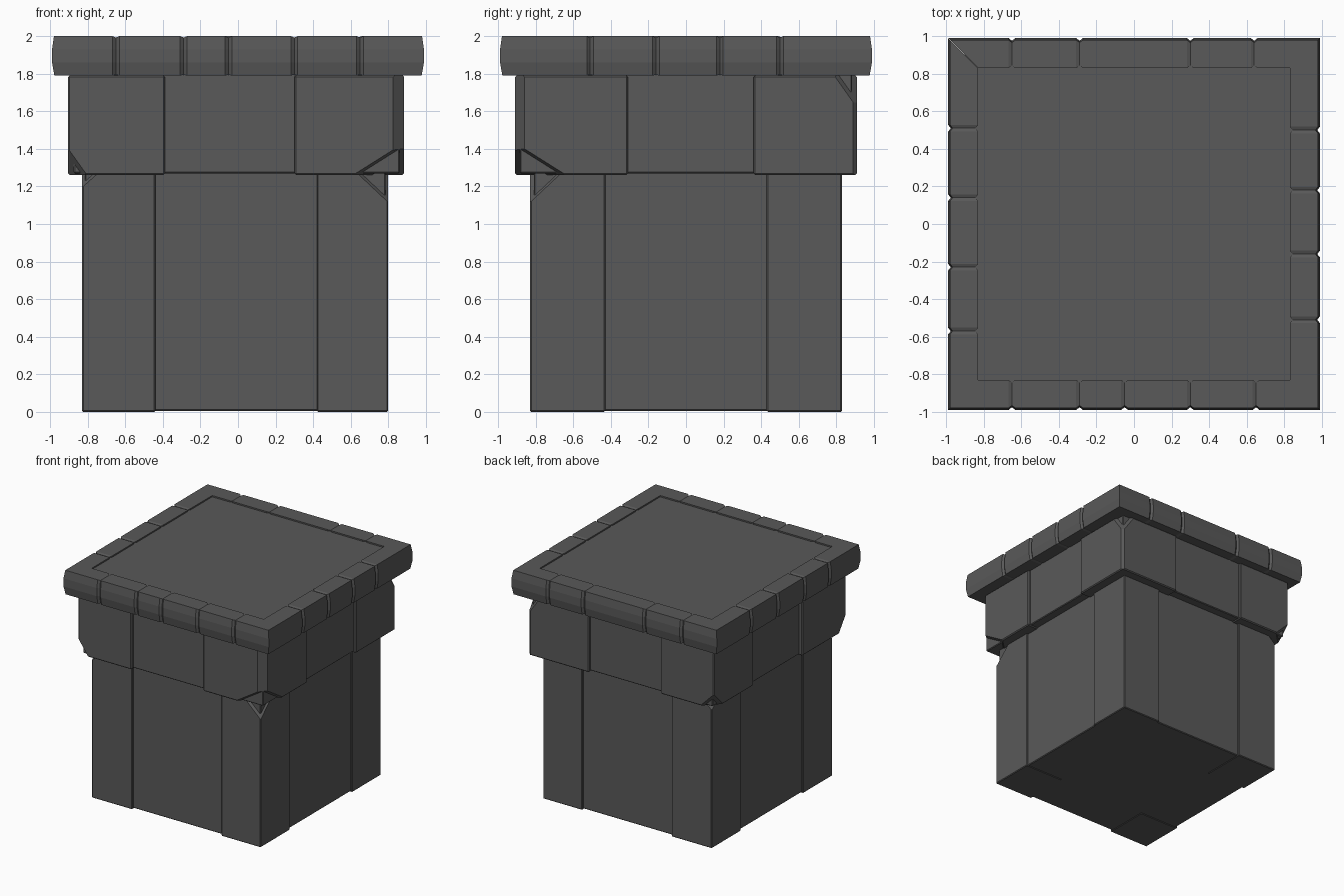
import bpy, bmesh
from mathutils import Vector, Matrix

if "Cube" in bpy.data.objects:
    bpy.data.objects.remove(bpy.data.objects["Cube"])

stone = bpy.data.materials.new("dark_grey_stone")
stone.diffuse_color = (0.1, 0.1, 0.1, 1)
stone.use_nodes = True
stone.node_tree.nodes["Principled BSDF"].inputs["Base Color"].default_value = stone.diffuse_color


def finish(name, bm):
    bmesh.ops.recalc_face_normals(bm, faces=bm.faces)
    me = bpy.data.meshes.new(name)
    bm.to_mesh(me)
    bm.free()
    me.materials.append(stone)
    ob = bpy.data.objects.new(name, me)
    bpy.context.collection.objects.link(ob)
    return ob


def slice_off(bm, point, normal):
    """Cut away everything beyond a plane and close the hole."""
    res = bmesh.ops.bisect_plane(bm, geom=bm.verts[:] + bm.edges[:] + bm.faces[:],
                                 plane_co=point, plane_no=normal, clear_outer=True)
    edges = [e for e in res["geom_cut"] if isinstance(e, bmesh.types.BMEdge)]
    if edges:
        bmesh.ops.contextual_create(bm, geom=edges)


def block(name, lo, hi, chips=(), bevel=0.006):
    """Stone block; each chip is (corner signs, cut lengths), 0 = edge-long cut."""
    lo, hi = Vector(lo), Vector(hi)
    bm = bmesh.new()
    bmesh.ops.create_cube(bm, size=1)
    for v in bm.verts:
        v.co = (lo + hi) / 2 + Vector(v.co[i] * (hi - lo)[i] for i in range(3))
    if bevel:
        bmesh.ops.bevel(bm, geom=bm.edges[:], offset=bevel, segments=1, affect='EDGES')
    for signs, cut in chips:
        corner = Vector(hi[i] if signs[i] > 0 else lo[i] for i in range(3))
        normal = Vector(signs[i] / cut[i] if cut[i] else 0 for i in range(3))
        corner.x -= signs[0] * cut[0]
        slice_off(bm, corner, normal.normalized())
    return finish(name, bm)


# Pedestal shaft: recessed core with four corner pillars
block("shaft_core", (-0.815, -0.81, 0.005), (0.785, 0.81, 1.3))
shaft_chips = {
    (1, -1): [((1, -1, 1), (0.17, 0.17, 0.16))],
    (-1, -1): [((-1, -1, 1), (0.09, 0.09, 0.08))],
    (-1, 1): [((-1, 1, 1), (0.08, 0.08, 0.07))],
    (1, 1): [],
}
for (sx, sy), chips in shaft_chips.items():
    x = sorted((0.80, 0.42)) if sx > 0 else (-0.83, -0.44)
    y = sorted((sy * 0.83, sy * 0.43))
    block("shaft_corner", (x[0], y[0], 0), (x[1], y[1], 1.275), chips)

# Capital: recessed middle stones with four chipped corner stones
block("capital_middle", (-0.875, -0.885, 1.27), (0.86, 0.885, 1.8))
capital_chips = {
    (1, -1): [((1, -1, 0), (0.06, 0.05, 0)), ((1, -1, -1), (0.27, 0.27, 0.17))],
    (-1, -1): [((-1, -1, -1), (0.1, 0.1, 0.14))],
    (-1, 1): [((-1, 1, -1), (0.13, 0.13, 0.13))],
    (1, 1): [((1, 1, 1), (0.12, 0.12, 0.17)), ((1, 1, 0), (0.02, 0.02, 0))],
}
for (sx, sy), chips in capital_chips.items():
    x = (0.30, 0.885) if sx > 0 else (-0.905, -0.39)
    y = (0.36, 0.91) if sy > 0 else (-0.91, -0.31)
    block("capital_corner", (x[0], y[0], 1.262), (x[1], y[1], 1.79), chips, 0.008)


# Top slab: mitred border of bulging stones with small V joints
def border(name, turns, joints):
    inner, top, low = 0.83, 2.0, 1.79
    profile = [(inner, low), (0.978, low), (0.99, 1.86), (0.99, 1.93),
               (0.98, top), (inner, top)]
    stations = [(-1, None)]
    for j in joints:
        stations += [(j - 0.018, 0), (j, 0.014), (j + 0.018, 0)]
    stations.append((1, None))
    bm = bmesh.new()
    rings = []
    for t, dent in stations:
        ring = []
        for d, z in profile:
            along = t * d if dent is None else t
            dent_now = dent or 0
            d2 = d + dent_now if d == inner else d - dent_now
            z2 = z - 0.5 * dent_now if z == top else z + (0.4 * dent_now if z == low else 0)
            ring.append(bm.verts.new((along, -d2, z2)))
        rings.append(ring)
    n = len(profile)
    for a, b in zip(rings, rings[1:]):
        for i in range(n):
            bm.faces.new((a[i], a[(i + 1) % n], b[(i + 1) % n], b[i]))
    bm.faces.new(rings[0])
    bm.faces.new(rings[-1])
    rot = Matrix.Rotation(turns * 1.5707963, 4, 'Z')
    bmesh.ops.transform(bm, matrix=rot, verts=bm.verts)
    return finish(name, bm)


border("border_front", 0, (-0.65, -0.29, -0.05, 0.30, 0.65))
border("border_right", 1, (-0.51, -0.16, 0.18, 0.50))
border("border_back", 2, (-0.64, -0.30, 0.29, 0.65))
border("border_left", 3, (-0.51, -0.14, 0.23, 0.57))

# Sunken centre panel of the slab
block("slab_panel", (-0.845, -0.845, 1.795), (0.845, 0.845, 1.988), bevel=0)
